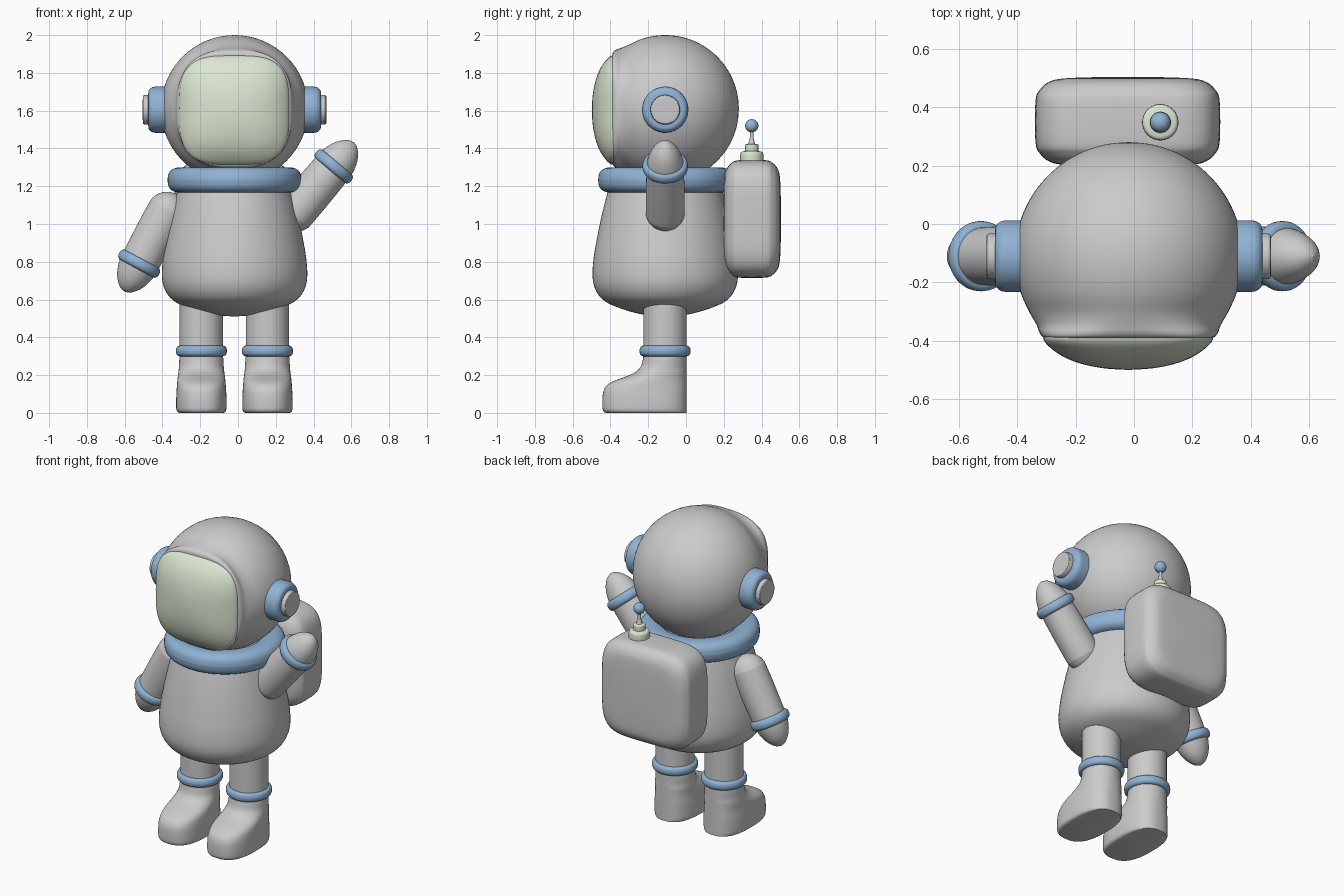
import bpy, bmesh
from math import sin, cos, pi, radians
from mathutils import Matrix, Vector

if "Cube" in bpy.data.objects:
    bpy.data.objects.remove(bpy.data.objects["Cube"])

CX, CY = -0.018, -0.11           # body axis


def material(name, rgb):
    m = bpy.data.materials.new(name)
    m.diffuse_color = (*rgb, 1)
    m.use_nodes = True
    m.node_tree.nodes["Principled BSDF"].inputs["Base Color"].default_value = m.diffuse_color
    return m


BLUE = material("blue_trim", (0.28, 0.45, 0.66))
GREEN = material("pale_green", (0.72, 0.80, 0.64))


def superellipse(a, n):
    c, s = cos(a), sin(a)
    return (abs(c) ** (2 / n) * (1 if c >= 0 else -1),
            abs(s) ** (2 / n) * (1 if s >= 0 else -1))


def spline(a, b, c, d, t):
    return 0.5 * (2*b + (c-a)*t + (2*a - 5*b + 4*c - d)*t*t + (3*b - a - 3*c + d)*t**3)


def loft(name, sections, matrix, mat=None, steps=4, seg=64, closed=False):
    """Skin superellipse sections (t, rx, ry, offset_y, exponent) along local z."""
    full = []
    for s in sections:
        s = list(s)
        if len(s) == 2:
            s.append(s[1])
        full.append(s + [0, 2][len(s) - 3:])
    rows = []
    for i in range(len(full) - 1):
        p = (full[max(i-1, 0)], full[i], full[i+1], full[min(i+2, len(full)-1)])
        rows += [[spline(*v, k / steps) for v in zip(*p)] for k in range(steps)]
    if not closed:
        rows.append(full[-1])
    bm = bmesh.new()
    rings = []
    for t, rx, ry, oy, n in rows:
        pts = [superellipse(2 * pi * j / seg, n) for j in range(seg)]
        rings.append([bm.verts.new((max(rx, .001) * x, oy + max(ry, .001) * y, t)) for x, y in pts])
    pairs = list(zip(rings, rings[1:]))
    if closed:
        pairs.append((rings[-1], rings[0]))
    else:
        bm.faces.new(rings[0])
        bm.faces.new(rings[-1])
    for a, b in pairs:
        for j in range(seg):
            k = (j + 1) % seg
            bm.faces.new((a[j], a[k], b[k], b[j]))
    bmesh.ops.recalc_face_normals(bm, faces=bm.faces)
    mesh = bpy.data.meshes.new(name)
    bm.to_mesh(mesh)
    bm.free()
    ob = bpy.data.objects.new(name, mesh)
    bpy.context.collection.objects.link(ob)
    ob.matrix_world = matrix
    if mat:
        mesh.materials.append(mat)
    bpy.ops.object.select_all(action='DESELECT')
    ob.select_set(True)
    bpy.context.view_layer.objects.active = ob
    bpy.ops.object.shade_smooth_by_angle(angle=radians(40))
    return ob


def band(name, outer, thick, half, matrix, n=2.6):
    """Ring with a soft squarish section."""
    prof = [superellipse(2 * pi * i / 24, n) for i in range(25)]
    loft(name, [(half * z, outer - thick + thick * x) for x, z in prof], matrix, BLUE,
         steps=1, closed=False)


def at(x, y, z):
    return Matrix.Translation((x, y, z))


FRONT = Matrix.Rotation(pi / 2, 4, 'X')   # local z -> -y, local y -> z

# helmet: sphere that squares off around the visor opening
R = 0.39
helmet = [(-R * cos(a), R * sin(a)) for a in [radians(d) for d in range(0, 121, 10)]]
helmet += [(0.235, 0.315, 0.322, 0, 2.25), (0.262, 0.305, 0.312, 0, 2.7),
           (0.277, 0.292, 0.297, 0, 3.1), (0.281, 0.27, 0.27, 0, 3.3)]
loft("helmet", helmet, at(CX, CY, 1.61) @ FRONT)

# domed visor
loft("visor", [(t, 0.29 * s, 0.288 * s, 0, n) for t, s, n in (
    (0.365, .97, 3.4), (0.385, 1, 3.4), (0.40, .99, 3.4), (0.42, .93, 3.3), (0.446, .81, 3.1),
    (0.465, .68, 2.9), (0.482, .5, 2.6), (0.494, .27, 2.3), (0.499, 0, 2))],
    at(-0.02, 0, 1.603) @ FRONT, GREEN)

# ear pieces
for side, label in ((1, "right"), (-1, "left")):
    m = at(CX, CY, 1.605) @ Matrix.Rotation(side * pi / 2, 4, 'Y')
    loft(label + "_ear_ring", [(0.33, .12), (0.36, .122), (0.42, .122), (0.44, .117), (0.453, .105),
                               (0.457, .09), (0.457, .06)], m, BLUE)
    loft(label + "_ear_cap", [(0.42, .078), (0.472, .078), (0.481, .075), (0.486, .066), (0.486, 0)], m)

# torso
loft("torso", [(0.51, 0), (0.518, .1), (0.535, .18), (0.56, .255), (0.585, .31), (0.62, .35),
               (0.67, .376), (0.73, .385), (0.82, .379), (0.92, .362), (1.02, .342), (1.12, .318),
               (1.22, .29)], at(CX, CY, 0))
band("collar", 0.355, 0.075, 0.067, at(CX, CY, 1.233))

# arms: one lowered, one waving
arm = [(-0.105 * cos(a), 0.102 * sin(a), 0.107 * sin(a)) for a in [radians(d) for d in range(0, 91, 15)]]
arm += [(0.15, .102, .107), (0.31, .098, .103), (0.36, .092, .097), (0.41, .074, .08),
        (0.445, .053, .057), (0.47, .027, .03), (0.48, 0, 0)]
for label, shoulder, wrist in (("lowered", (-0.375, 1.065), (-0.523, 0.79)),
                               ("raised", (0.305, 1.065), (0.507, 1.305))):
    d = Vector((wrist[0] - shoulder[0], 0, wrist[1] - shoulder[1]))
    rot = d.to_track_quat('Z', 'Y').to_matrix().to_4x4()
    loft(label + "_arm", arm, at(shoulder[0], CY, shoulder[1]) @ rot)
    band(label + "_wrist_cuff", 0.12, 0.03, 0.03, at(wrist[0], CY, wrist[1]) @ rot)

# legs with boots: (z, half width, front y), heel stays at y = 0
boot = [(0, .118, -.42, 2.6), (0.006, .127, -.434, 2.6), (0.025, .133, -.442, 2.6),
        (0.08, .133, -.442, 2.6), (0.12, .131, -.435, 2.6), (0.15, .129, -.415, 2.5),
        (0.172, .127, -.375, 2.4), (0.19, .125, -.325, 2.3), (0.212, .122, -.275, 2.2),
        (0.24, .119, -.243, 2), (0.28, .117, -.229, 2), (0.33, .115, -.226, 2), (0.6, .115, -.226, 2)]
for label, x in (("left", -0.194), ("right", 0.156)):
    loft(label + "_leg", [(z, w, (0.003 - f) / 2, (0.003 + f) / 2, n) for z, w, f, n in boot], at(x, 0, 0))
    band(label + "_ankle_cuff", 0.135, 0.03, 0.029, at(x, -0.111, 0.328))

# backpack
loft("backpack", [(t, max(.315 - d, 0), max(.311 - d, 0), 0, n) for t, d, n in (
    (-0.503, .315, 3), (-0.502, .2, 3.5), (-0.497, .09, 4), (-0.485, .045, 4.3), (-0.46, .016, 4.5),
    (-0.42, 0, 4.6), (-0.28, 0, 4.6), (-0.24, .016, 4.5), (-0.215, .045, 4.3), (-0.203, .09, 4),
    (-0.198, .2, 3.5), (-0.197, .315, 3))], at(-0.022, 0, 1.027) @ FRONT)

# antenna
ANT = at(0.09, 0.348, 0)
loft("antenna_base", [(1.31, .06), (1.335, .062), (1.37, .061), (1.382, .054), (1.386, .037),
                      (1.392, .036), (1.412, .036), (1.422, .032), (1.426, 0)], ANT, GREEN, seg=40)
loft("antenna_stem", [(1.42, .02), (1.44, .014), (1.46, .01), (1.51, .009)], ANT, seg=24)
loft("antenna_ball", [(1.52 - .035 * cos(a), .035 * sin(a)) for a in [pi * i / 10 for i in range(11)]],
     ANT, BLUE, steps=2, seg=32)
